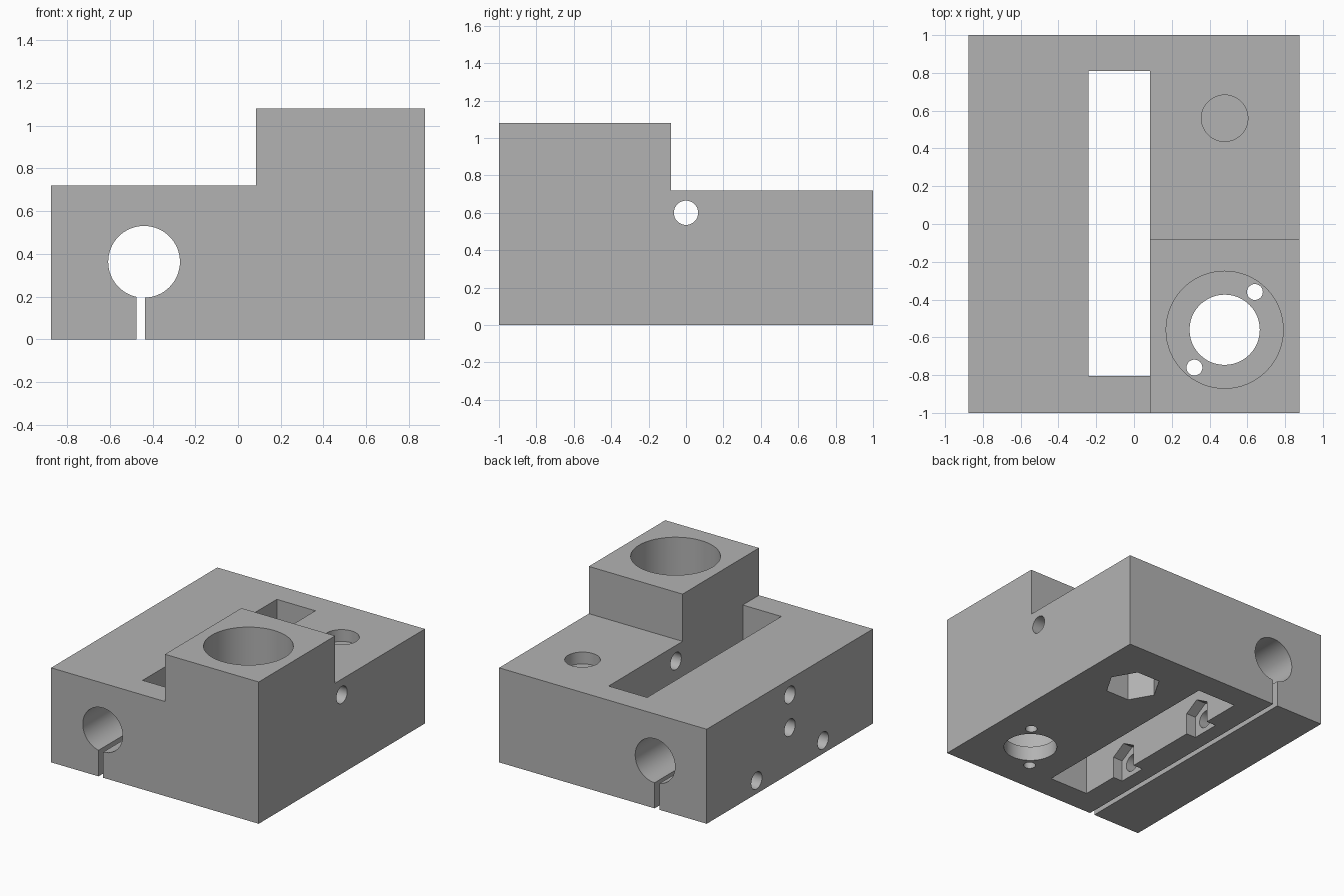
import bpy
import bmesh
from math import cos, sin, tau, radians
from mathutils import Vector

cube = bpy.data.objects.get("Cube")
if cube:
    bpy.data.objects.remove(cube, do_unlink=True)

grey = bpy.data.materials.new("plain_grey")
grey.use_nodes = True
colour = (0.45, 0.45, 0.45, 1)
grey.diffuse_color = colour
grey.node_tree.nodes["Principled BSDF"].inputs["Base Color"].default_value = colour


def prism(name, axis, points, start, end):
    """Extrude a 2D outline along an axis: x uses (y, z), y uses (x, z), z uses (x, y)."""
    def place(u, v, w):
        return {"x": Vector((w, u, v)), "y": Vector((u, w, v)), "z": Vector((u, v, w))}[axis]
    bm = bmesh.new()
    base = bm.faces.new([bm.verts.new(place(u, v, start)) for u, v in points])
    made = bmesh.ops.extrude_face_region(bm, geom=[base])
    moved = [g for g in made["geom"] if isinstance(g, bmesh.types.BMVert)]
    bmesh.ops.translate(bm, verts=moved, vec=place(0, 0, end - start))
    bmesh.ops.recalc_face_normals(bm, faces=bm.faces)
    mesh = bpy.data.meshes.new(name)
    bm.to_mesh(mesh)
    bm.free()
    mesh.materials.append(grey)
    obj = bpy.data.objects.new(name, mesh)
    bpy.context.collection.objects.link(obj)
    return obj


def rect(u0, u1, v0, v1):
    return [(u0, v0), (u1, v0), (u1, v1), (u0, v1)]


def ring(u, v, radius, sides=48):
    return [(u + radius * cos(tau * i / sides), v + radius * sin(tau * i / sides))
            for i in range(sides)]


def cut(name, axis, points, start, end):
    """Subtract a prism from the carriage block."""
    cutter = prism(name, axis, points, start, end)
    cutter.hide_render = True
    mod = block.modifiers.new(name, "BOOLEAN")
    mod.operation = "DIFFERENCE"
    mod.solver = "EXACT"
    mod.object = cutter
    bpy.context.view_layer.objects.active = block
    bpy.ops.object.modifier_apply(modifier=name)
    bpy.data.objects.remove(cutter, do_unlink=True)


W, L, DECK, TOP = 0.875, 1.0, 0.72, 1.08
OUT = 1.5

# Block, with everything around the raised tower lowered to the deck
block = prism("carriage_block", "z", rect(-W, W, -L, L), 0, TOP)
cut("deck_step", "z", [(-OUT, -OUT), (0.085, -OUT), (0.085, -0.08), (OUT, -0.08),
                       (OUT, OUT), (-OUT, OUT)], DECK, OUT)

# Long window through the block
cut("window", "z", rect(-0.24, 0.085, -0.805, 0.81), -0.5, DECK + 0.2)

# Rod bore and its clamping slit
cut("rod_bore", "y", ring(-0.44, 0.363, 0.168, 64), -OUT, OUT)
cut("clamp_slit", "y", rect(-0.475, -0.436, -0.5, 0.3), -OUT, OUT)

# Stepped tower bore with two small screw holes
cx, cy = 0.48, -0.56
cut("tower_bore", "z", ring(cx, cy, 0.31, 64), 0.11, OUT)
cut("tower_outlet", "z", ring(cx, cy, 0.186), -0.5, 0.3)
for side in (-1, 1):
    cut("tower_screw_hole", "z", ring(cx + side * 0.16, cy + side * 0.2, 0.042, 32), -0.5, 0.3)

# Blind round hole above a deep hexagonal nut pocket
cut("deck_hole", "z", ring(cx, 0.56, 0.123), 0.63, OUT)
cut("nut_pocket", "z", ring(cx, 0.56, 0.195, 6), -0.5, 0.6)

# Cross hole through the whole width, and set screw hole into the rod bore
cut("cross_hole", "x", ring(0, 0.6, 0.065, 32), -OUT, OUT)
cut("set_screw_hole", "x", ring(0, 0.35, 0.065, 32), -OUT, -0.45)

# Clamp screw holes, with pointed nut traps open at the bottom
for y in (-0.4, 0.4):
    cut("clamp_hole", "x", ring(y, 0.1, 0.065, 32), -OUT, -0.1)
    cut("nut_trap", "x", [(y - 0.11, -0.3), (y + 0.11, -0.3), (y + 0.11, 0.163),
                          (y, 0.227), (y - 0.11, 0.163)], -0.32, -0.1)

# Smooth bores, sharp corners
bpy.ops.object.select_all(action="DESELECT")
block.select_set(True)
bpy.context.view_layer.objects.active = block
bpy.ops.object.shade_smooth_by_angle(angle=radians(30))
